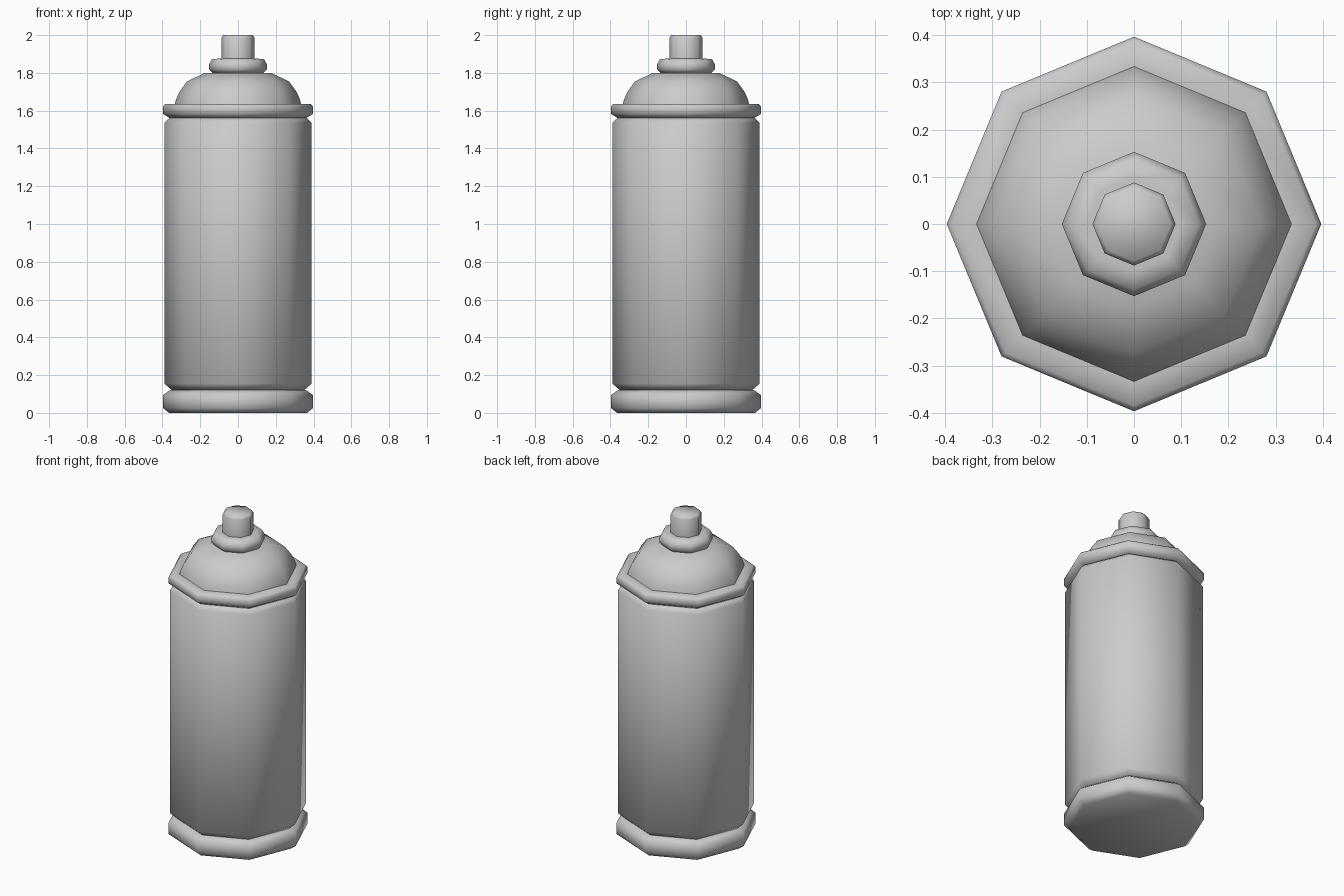
import bpy, bmesh
from math import cos, sin, pi, radians

if "Cube" in bpy.data.objects:
    bpy.data.objects.remove(bpy.data.objects["Cube"])

SIDES = 8


def lathe(name, profile):
    """Spin an (r, z) profile into an octagonal solid, capped at both ends."""
    bm = bmesh.new()
    rings = [[bm.verts.new((r * cos(2 * pi * i / SIDES), r * sin(2 * pi * i / SIDES), z))
              for i in range(SIDES)] for r, z in profile]
    for low, high in zip(rings, rings[1:]):
        for i in range(SIDES):
            j = (i + 1) % SIDES
            bm.faces.new((low[i], low[j], high[j], high[i]))
    bm.faces.new(rings[0][::-1])
    bm.faces.new(rings[-1])
    mesh = bpy.data.meshes.new(name)
    bm.to_mesh(mesh)
    bm.free()
    obj = bpy.data.objects.new(name, mesh)
    bpy.context.collection.objects.link(obj)
    bpy.ops.object.select_all(action='DESELECT')
    obj.select_set(True)
    bpy.context.view_layer.objects.active = obj
    bpy.ops.object.shade_smooth_by_angle(angle=radians(60))
    return obj


# Rolled rim at the foot
lathe("base_rim", [(0.365, 0), (0.397, 0.025), (0.397, 0.095), (0.36, 0.12)])
# Main cylinder, necked in at both ends
lathe("can_body", [(0.35, 0.12), (0.39, 0.155), (0.39, 1.535), (0.365, 1.56)])
# Rolled rim at the shoulder
lathe("shoulder_rim", [(0.36, 1.56), (0.397, 1.583), (0.397, 1.622), (0.385, 1.635), (0.33, 1.635)])
# Domed top
lathe("dome", [(0.335, 1.63), (0.328, 1.66), (0.31, 1.70), (0.27, 1.755), (0.175, 1.80)])
# Valve collar
lathe("valve_collar", [(0.135, 1.80), (0.153, 1.818), (0.153, 1.845), (0.138, 1.872), (0.10, 1.876)])
# Spray button
lathe("spray_button", [(0.088, 1.87), (0.088, 1.985), (0.078, 2.0)])
